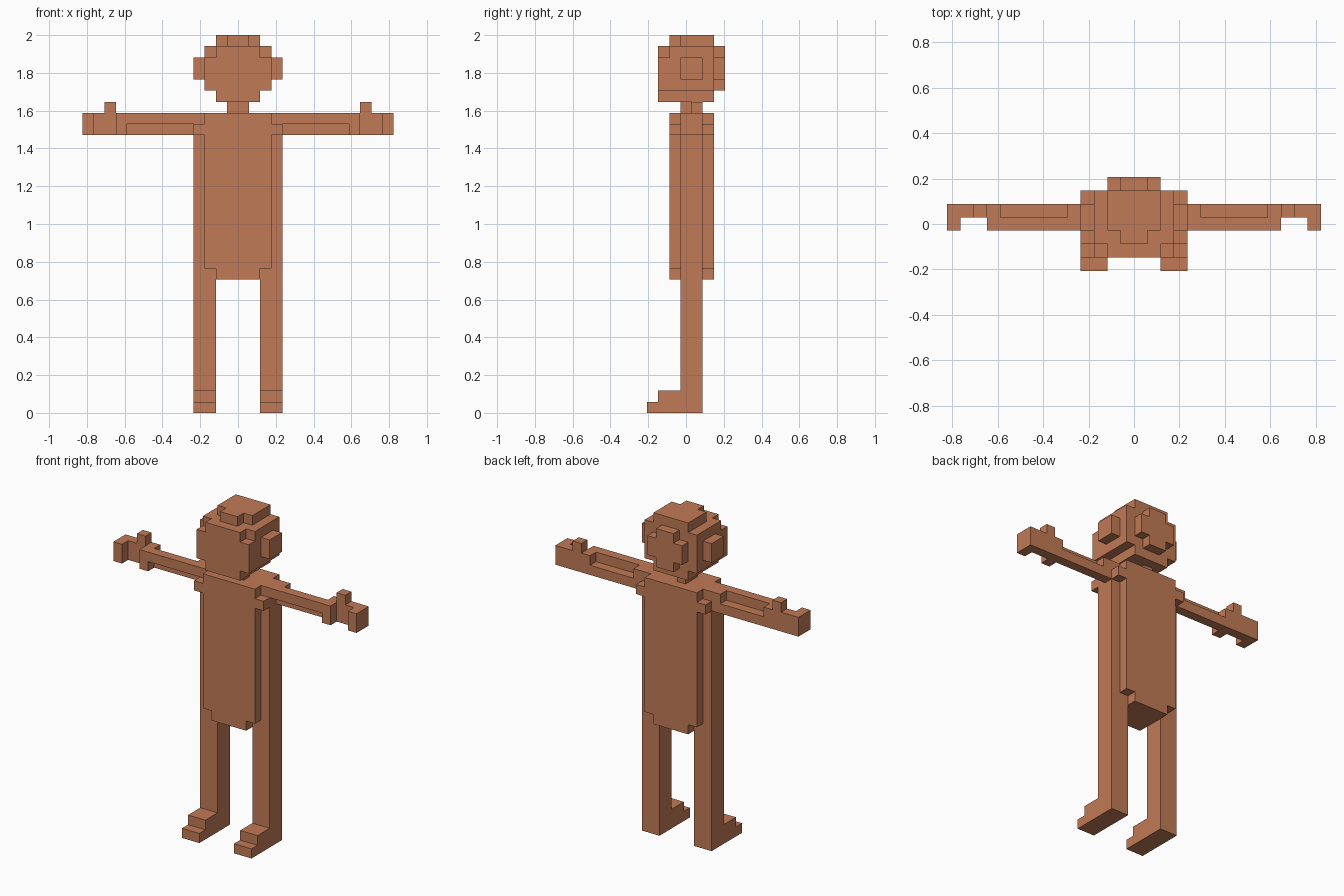
import bpy
import bmesh
from itertools import product
from mathutils import Vector

if "Cube" in bpy.data.objects:
    bpy.data.objects.remove(bpy.data.objects["Cube"], do_unlink=True)

U = 2 / 34                        # edge of one block
ORIGIN = Vector((0, -3.5, 0))     # block row 0 starts at the toe tips

clay = bpy.data.materials.new("terracotta")
colour = (0.533, 0.195, 0.093, 1)
clay.diffuse_color = colour
clay.use_nodes = True
bsdf = clay.node_tree.nodes["Principled BSDF"]
bsdf.inputs["Base Color"].default_value = colour
bsdf.inputs["Roughness"].default_value = 0.9


def cells(x0, x1, y0, y1, z0, z1):
    """All blocks inside a box given in block units."""
    return set(product(range(x0, x1), range(y0, y1), range(z0, z1)))


def mirrored(blocks):
    return {(-x - 1, y, z) for x, y, z in blocks}


def both(*box):
    """A box and its mirror image."""
    blocks = cells(*box)
    return blocks | mirrored(blocks)


def build(name, blocks):
    """Skin a set of blocks and merge its flat faces."""
    bm = bmesh.new()
    for cell in blocks:
        for axis, side in product(range(3), (0, 1)):
            near = list(cell)
            near[axis] += 2 * side - 1
            if tuple(near) in blocks:
                continue
            base = Vector(cell)
            base[axis] += side
            a, b = Vector((0, 0, 0)), Vector((0, 0, 0))
            a[(axis + 1) % 3] = 1
            b[(axis + 2) % 3] = 1
            corners = [base, base + a, base + a + b, base + b]
            if not side:
                corners.reverse()
            bm.faces.new([bm.verts.new((c + ORIGIN) * U) for c in corners])
    bmesh.ops.remove_doubles(bm, verts=bm.verts, dist=U * 0.01)
    bmesh.ops.dissolve_limit(bm, angle_limit=0.02, verts=bm.verts, edges=bm.edges)
    mesh = bpy.data.meshes.new(name)
    bm.to_mesh(mesh)
    bm.free()
    mesh.materials.append(clay)
    obj = bpy.data.objects.new(name, mesh)
    bpy.context.collection.objects.link(obj)
    return obj


# Torso: core, chest and back plates with stepped lower corners, shoulder knobs
torso = cells(-4, 4, 3, 5, 12, 27)
torso |= cells(-3, 3, 2, 6, 13, 27) | cells(-2, 2, 2, 6, 12, 13)
torso |= both(3, 4, 2, 6, 25, 26)
build("torso", torso)

# Neck: one rear block is missing
build("neck", cells(-1, 1, 3, 4, 27, 28) | cells(-1, 0, 4, 5, 27, 28))

# Head: skull with clipped brow corners, and a narrower jaw
head = cells(-3, 3, 1, 6, 29, 33) | cells(-2, 2, 1, 6, 28, 29)
head -= both(2, 3, 1, 2, 32, 33)
build("head", head)
build("head_cap", cells(-2, 2, 3, 6, 33, 34) | cells(-1, 1, 2, 3, 33, 34))
build("head_back", cells(-2, 2, 6, 7, 30, 32) | cells(-1, 1, 6, 7, 29, 33))

# Arm: grooved along the lower front and upper back
arm = cells(4, 11, 3, 5, 25, 27)
arm -= cells(4, 10, 3, 4, 25, 26)
arm -= cells(5, 10, 4, 5, 26, 27)

# Hand: palm, raised thumb, bent fingertips
hand = cells(11, 14, 4, 5, 25, 27)
hand |= cells(11, 12, 4, 5, 27, 28) | cells(13, 14, 3, 4, 25, 27)

# Leg with a stepped foot
leg = cells(2, 4, 3, 5, 0, 12)
leg |= cells(2, 4, 1, 3, 0, 2) | cells(2, 4, 0, 1, 0, 1)

ear = cells(3, 4, 3, 5, 30, 32)

for part, blocks in (("arm", arm), ("hand", hand), ("leg", leg), ("ear", ear)):
    build("left_" + part, blocks)
    build("right_" + part, mirrored(blocks))
